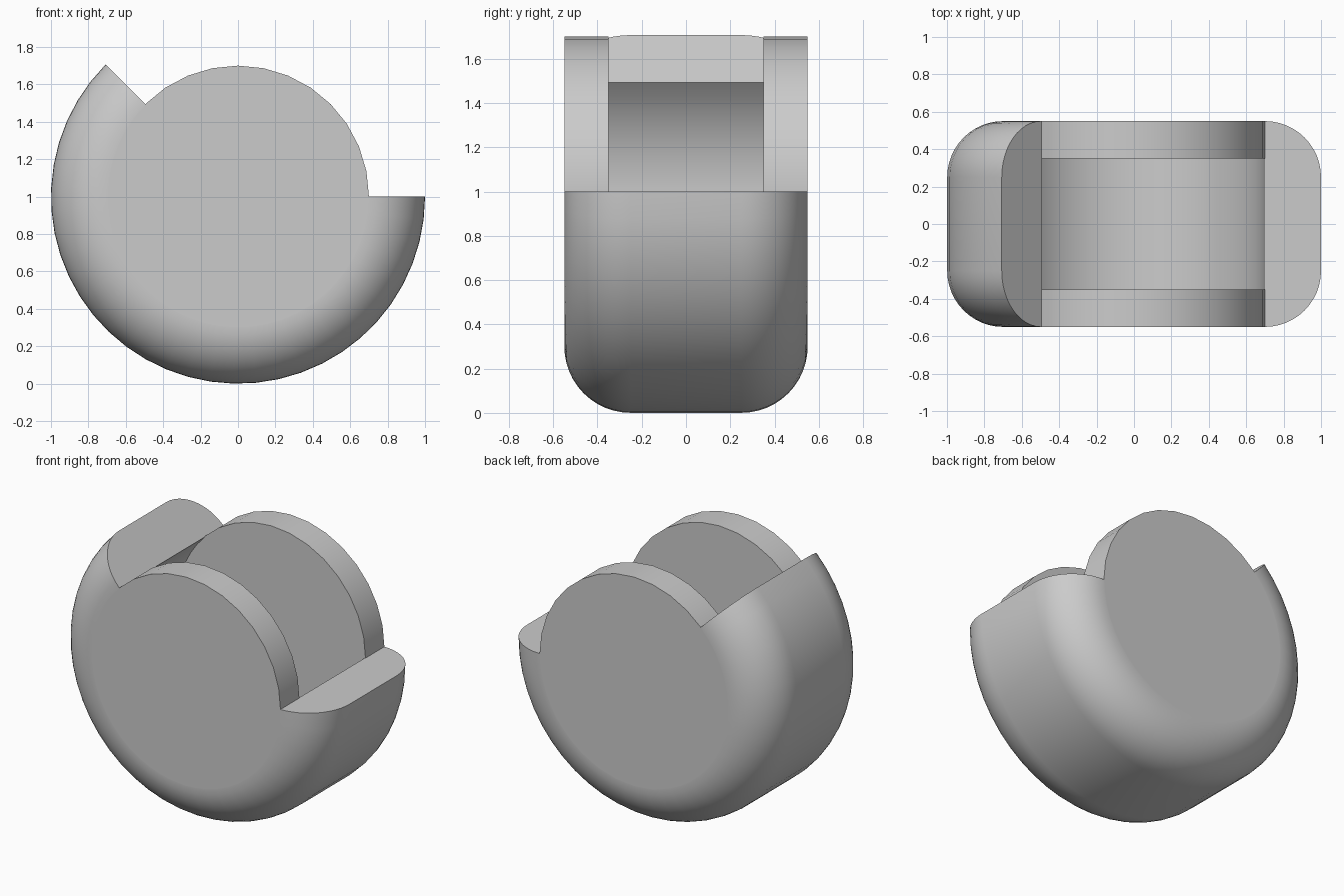
import bpy, bmesh
from math import radians, sin, cos, pi

cube = bpy.data.objects.get("Cube")
if cube:
    bpy.data.objects.remove(cube, do_unlink=True)

CENTRE_Z = 1.0
INNER, OUTER, HALF_WIDTH = 0.7, 1.0, 0.55
ROUND = OUTER - INNER

grey = bpy.data.materials.new("light_grey")
grey.use_nodes = True
grey.diffuse_color = (0.6, 0.6, 0.6, 1)
bsdf = next(n for n in grey.node_tree.nodes if n.type == 'BSDF_PRINCIPLED')
bsdf.inputs["Base Color"].default_value = grey.diffuse_color


def finish(obj, angle=40):
    obj.data.materials.clear()
    obj.data.materials.append(grey)
    bpy.ops.object.select_all(action='DESELECT')
    obj.select_set(True)
    bpy.context.view_layer.objects.active = obj
    bpy.ops.object.shade_smooth_by_angle(angle=radians(angle))


def swept_ring(name, start, end, steps, arc_steps=12):
    """Sweep a round-cornered section around the y axis, with capped ends."""
    corner = [(INNER + ROUND * sin(t), HALF_WIDTH - ROUND * (1 - cos(t)))
              for t in (pi / 2 * i / arc_steps for i in range(arc_steps + 1))]
    # The inner edge is sunk slightly into the discs so no slit shows
    section = [(INNER - 0.004, HALF_WIDTH)] + corner
    section += [(r, -y) for r, y in reversed(section)]
    bm = bmesh.new()
    rings = []
    for i in range(steps + 1):
        a = radians(start + (end - start) * i / steps)
        rings.append([bm.verts.new((r * cos(a), y, CENTRE_Z + r * sin(a)))
                      for r, y in section])
    n = len(section)
    for a, b in zip(rings, rings[1:]):
        for k in range(n):
            j = (k + 1) % n
            bm.faces.new((a[k], a[j], b[j], b[k]))
    bm.faces.new(rings[0])
    bm.faces.new(rings[-1])
    bmesh.ops.recalc_face_normals(bm, faces=bm.faces)
    mesh = bpy.data.meshes.new(name)
    bm.to_mesh(mesh)
    bm.free()
    obj = bpy.data.objects.new(name, mesh)
    bpy.context.collection.objects.link(obj)
    finish(obj)


# Rounded outer shell, open at the upper right
swept_ring("outer_shell", 135, 360, 32)

# Side discs, leaving a hollow between them
DISC = 0.2
for name, side in (("front_disc", -1), ("back_disc", 1)):
    bpy.ops.mesh.primitive_cylinder_add(
        vertices=32, radius=INNER, depth=DISC, rotation=(pi / 2, 0, 0),
        location=(0, side * (HALF_WIDTH - DISC / 2), CENTRE_Z))
    disc = bpy.context.object
    disc.name = name
    finish(disc)
